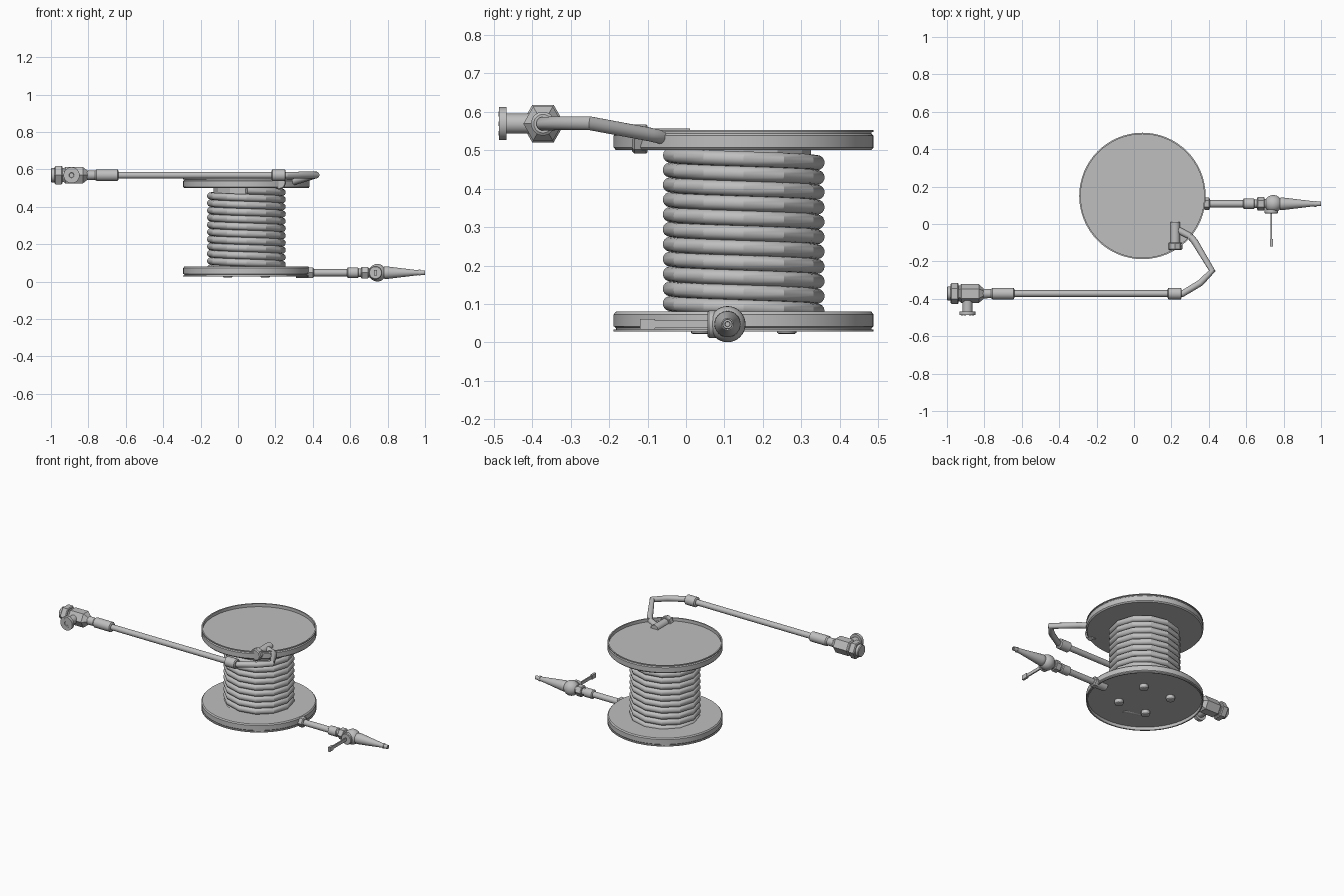
import bpy, bmesh, math
from mathutils import Vector

cube = bpy.data.objects.get("Cube")
if cube:
    bpy.data.objects.remove(cube, do_unlink=True)

steel = bpy.data.materials.new("plain_grey")
steel.use_nodes = True
grey = (0.52, 0.52, 0.52, 1)
steel.diffuse_color = grey
steel.node_tree.nodes["Principled BSDF"].inputs["Base Color"].default_value = grey

X, Y, Z = Vector((1, 0, 0)), Vector((0, 1, 0)), Vector((0, 0, 1))


def finish(obj):
    obj.data.materials.clear()
    obj.data.materials.append(steel)
    bpy.ops.object.select_all(action="DESELECT")
    obj.select_set(True)
    bpy.context.view_layer.objects.active = obj
    bpy.ops.object.shade_smooth_by_angle(angle=math.radians(25))
    return obj


def lathe(name, origin, axis, profile, sides=32):
    """Closed solid turned around an axis; profile holds (distance, radius)."""
    u = X if abs(axis.z) > 0.5 else axis.cross(Z)
    v = axis.cross(u)
    bm = bmesh.new()
    rings = []
    for dist, rad in profile:
        ring = []
        for i in range(sides):
            a = math.tau * i / sides
            ring.append(bm.verts.new(Vector(origin) + axis * dist
                                     + (u * math.cos(a) + v * math.sin(a)) * rad))
        rings.append(ring)
    for low, high in zip(rings, rings[1:]):
        for i in range(sides):
            j = (i + 1) % sides
            bm.faces.new((low[i], low[j], high[j], high[i]))
    bm.faces.new(rings[0])
    bm.faces.new(rings[-1])
    bmesh.ops.recalc_face_normals(bm, faces=bm.faces)
    mesh = bpy.data.meshes.new(name)
    bm.to_mesh(mesh)
    bm.free()
    obj = bpy.data.objects.new(name, mesh)
    bpy.context.collection.objects.link(obj)
    return finish(obj)


def tube(name, points, radius):
    curve = bpy.data.curves.new(name, "CURVE")
    curve.dimensions = "3D"
    curve.bevel_depth = radius
    curve.bevel_resolution = 6
    curve.use_fill_caps = True
    line = curve.splines.new("POLY")
    line.points.add(len(points) - 1)
    for p, co in zip(line.points, points):
        p.co = (*co, 1)
    obj = bpy.data.objects.new(name, curve)
    bpy.context.collection.objects.link(obj)
    bpy.ops.object.select_all(action="DESELECT")
    obj.select_set(True)
    bpy.context.view_layer.objects.active = obj
    bpy.ops.object.convert(target="MESH")
    return finish(bpy.context.object)


def box(name, center, size):
    bpy.ops.mesh.primitive_cube_add(size=1, location=center)
    obj = bpy.context.object
    obj.name = name
    obj.scale = size
    return finish(obj)


# Reel: two flanges with a grooved rim and a recessed outer face, and the drum
CX, CY = 0.045, 0.15
R = 0.338
rim = [(0, R - 0.006), (0.007, R), (0.038, R), (0.043, R - 0.006),
       (0.047, R - 0.006), (0.047, R), (0.052, R), (0.052, R - 0.008), (0.032, R - 0.008)]
lathe("top_flange", (CX, CY, 0.5), Z, rim, 64)
lathe("bottom_flange", (CX, CY, 0.08), -Z, rim, 64)
lathe("drum", (CX, CY, 0.07), Z, [(0, 0.175), (0.44, 0.175)], 12)

# Hose wound on the drum
TURNS, STEPS, PITCH = 11, 12, 0.0386
coil = []
for i in range(TURNS * STEPS + 1):
    a = math.tau * i / STEPS - math.pi / 2
    coil.append((CX + 0.191 * math.cos(a), CY + 0.191 * math.sin(a),
                 0.487 - PITCH * i / STEPS))
tube("wound_hose", coil, 0.0195)

# Bolt heads under the reel
for sx in (-1, 1):
    for sy in (-1, 1):
        lathe("base_bolt", (CX + sx * 0.1, CY + sy * 0.112, 0.022), Z,
              [(0, 0.02), (0.003, 0.025), (0.03, 0.025)], 16)

# Inlet swivel lying in the top flange, with its bent pipe
lathe("inlet_swivel", (0.22, 0.01, 0.53), -Y, [(0, 0.026), (0.12, 0.026)])
lathe("inlet_nut", (0.22, -0.1, 0.529), -Y,
      [(0, 0.034), (0.004, 0.038), (0.034, 0.038), (0.04, 0.032)], 8)
tube("inlet_pipe", [(0.23, -0.03, 0.532), (0.3, -0.065, 0.534), (0.325, -0.095, 0.541),
                    (0.418, -0.25, 0.57), (0.355, -0.315, 0.57),
                    (0.26, -0.372, 0.569), (0.2, -0.372, 0.569)], 0.018)

# Straight supply hose and its fittings
HY, HZ = -0.372, 0.569
sleeve = [(0, 0.024), (0.004, 0.031), (0.07, 0.031), (0.075, 0.024)]
lathe("supply_sleeve_inner", (0.18, HY, HZ), X, sleeve)
tube("supply_hose", [(0.2, HY, HZ), (-0.66, HY, HZ)], 0.018)
lathe("supply_sleeve_outer", (-0.64, HY, HZ), -X,
      [(0, 0.024), (0.004, 0.031), (0.116, 0.031), (0.124, 0.025)])
lathe("valve_neck", (-0.75, HY, HZ), -X, [(0, 0.024), (0.07, 0.026)])

# Supply valve: hex body, end nut and side outlet
lathe("valve_body", (-0.805, HY, HZ), -X,
      [(0, 0.028), (0.025, 0.051), (0.118, 0.051), (0.125, 0.043), (0.14, 0.043)], 6)
lathe("valve_end_nut", (-0.938, HY, HZ), -X,
      [(0, 0.051), (0.005, 0.056), (0.037, 0.056), (0.042, 0.05)], 6)
lathe("valve_end_cap", (-0.97, HY, HZ), -X, [(0, 0.038), (0.026, 0.038), (0.03, 0.034)])
lathe("valve_outlet", (-0.89, HY, HZ), -Y, [(0, 0.026), (0.1, 0.026)])
lathe("outlet_flange", (-0.89, -0.467, HZ), -Y,
      [(0, 0.043), (0.02, 0.043), (0.02, 0.014), (0.016, 0.012)])
for i in range(6):
    a = math.tau * i / 6
    lathe("outlet_stud", (-0.89 + 0.029 * math.cos(a), -0.482, HZ + 0.029 * math.sin(a)),
          -Y, [(0, 0.006), (0.006, 0.006)], 8)

# Outlet hose leaving the bottom flange
NY, NZ = 0.108, 0.0475
lathe("outlet_swivel", (0.31, NY, NZ), X, [(0, 0.028), (0.075, 0.028)])
lathe("outlet_collar", (0.376, NY, NZ), X,
      [(0, 0.033), (0.024, 0.033), (0.029, 0.026)], 6)
tube("outlet_hose", [(0.39, NY, NZ), (0.6, NY, NZ)], 0.019)
lathe("outlet_sleeve", (0.583, NY, NZ), X,
      [(0, 0.022), (0.004, 0.028), (0.058, 0.028), (0.062, 0.022), (0.09, 0.022)])
lathe("nozzle_nut", (0.658, NY, NZ), X,
      [(0, 0.03), (0.004, 0.036), (0.036, 0.036), (0.04, 0.03)], 6)

# Nozzle: ball housing running into a tapered spout
ball = []
for i in range(9):
    a = math.radians(147 - 13.5 * i)
    ball.append((0.047 * math.cos(a), 0.047 * math.sin(a)))
lathe("nozzle_ball", (0.745, NY, NZ), X, [(-0.05, 0.026)] + ball)
lathe("nozzle_spout", (0.77, NY, NZ), X,
      [(0, 0.028), (0.018, 0.034), (0.03, 0.033), (0.195, 0.013), (0.195, 0.016),
       (0.205, 0.016), (0.205, 0.013), (0.23, 0.012), (0.23, 0.007), (0.22, 0.006)])

# Shut-off lever on the front of the ball
lathe("lever_hub", (0.735, 0.078, NZ), -Y,
      [(0, 0.036), (0.018, 0.036), (0.022, 0.032)], 24)
box("lever_arm", (0.735, -0.01, NZ), (0.008, 0.15, 0.02))
box("lever_grip", (0.735, -0.1, NZ), (0.014, 0.04, 0.028))
